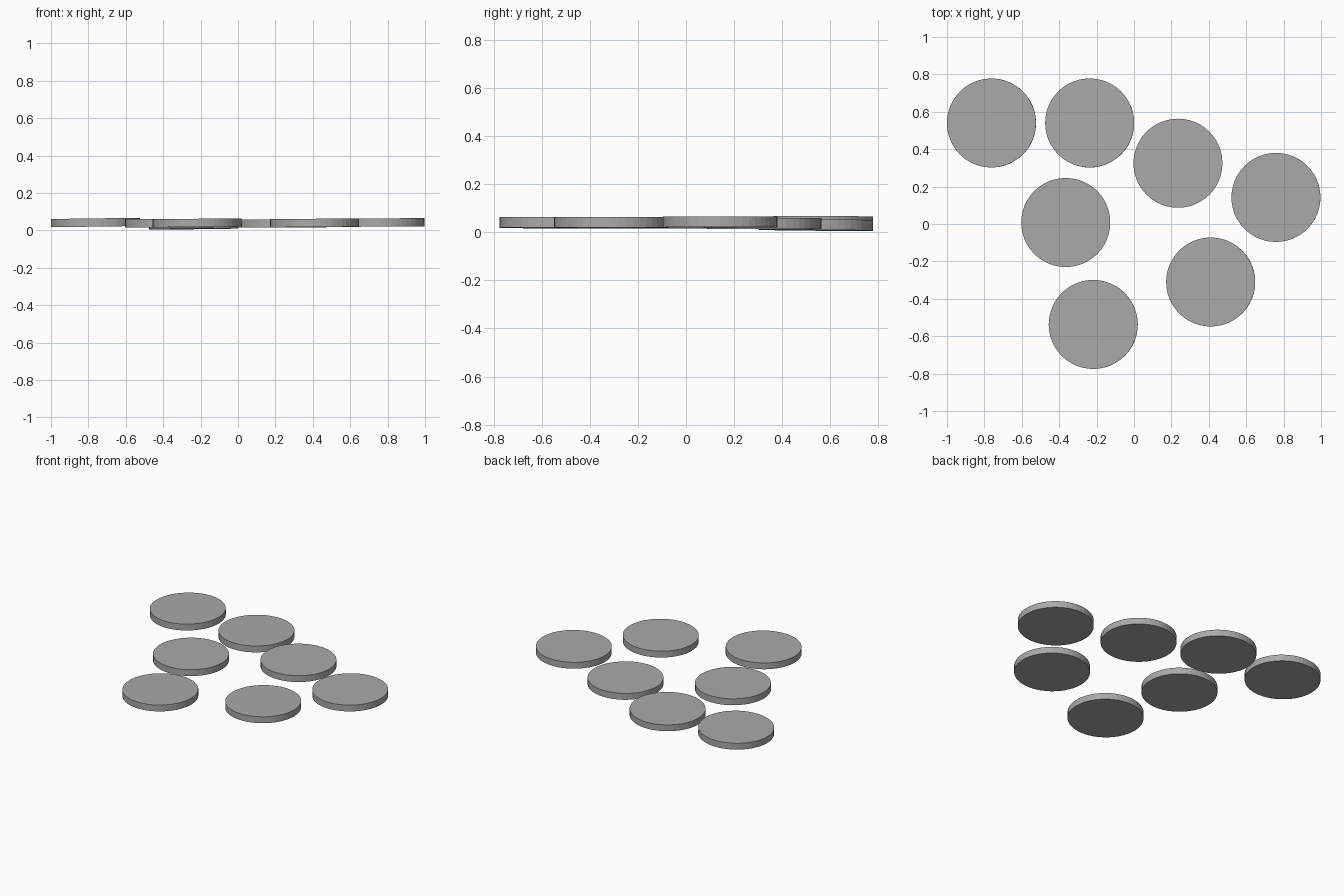
import bpy, math

if "Cube" in bpy.data.objects:
    bpy.data.objects.remove(bpy.data.objects["Cube"])

# Single grey finish
grey = bpy.data.materials.new("grey")
grey.diffuse_color = (0.4, 0.4, 0.4, 1)
grey.use_nodes = True
grey.node_tree.nodes["Principled BSDF"].inputs["Base Color"].default_value = grey.diffuse_color

RADIUS, THICK = 0.238, 0.044

# Disc centres (x, y, z) with slight tilts about x and y, in degrees
discs = [
    (-0.762, 0.540, 0.042, 0.0, -0.8),
    (-0.237, 0.540, 0.030, -0.5, -0.5),
    (0.235, 0.325, 0.036, 0.0, 0.0),
    (0.759, 0.142, 0.042, 0.0, -0.4),
    (-0.365, 0.008, 0.038, 0.0, 0.0),
    (0.410, -0.310, 0.040, 0.0, -0.5),
    (-0.218, -0.537, 0.040, 0.0, -0.5),
]

for i, (x, y, z, rx, ry) in enumerate(discs, 1):
    bpy.ops.mesh.primitive_cylinder_add(
        vertices=48, radius=RADIUS, depth=THICK, location=(x, y, z),
        rotation=(math.radians(rx), math.radians(ry), 0))
    disc = bpy.context.object
    disc.name = f"disc_{i}"
    disc.data.materials.append(grey)
